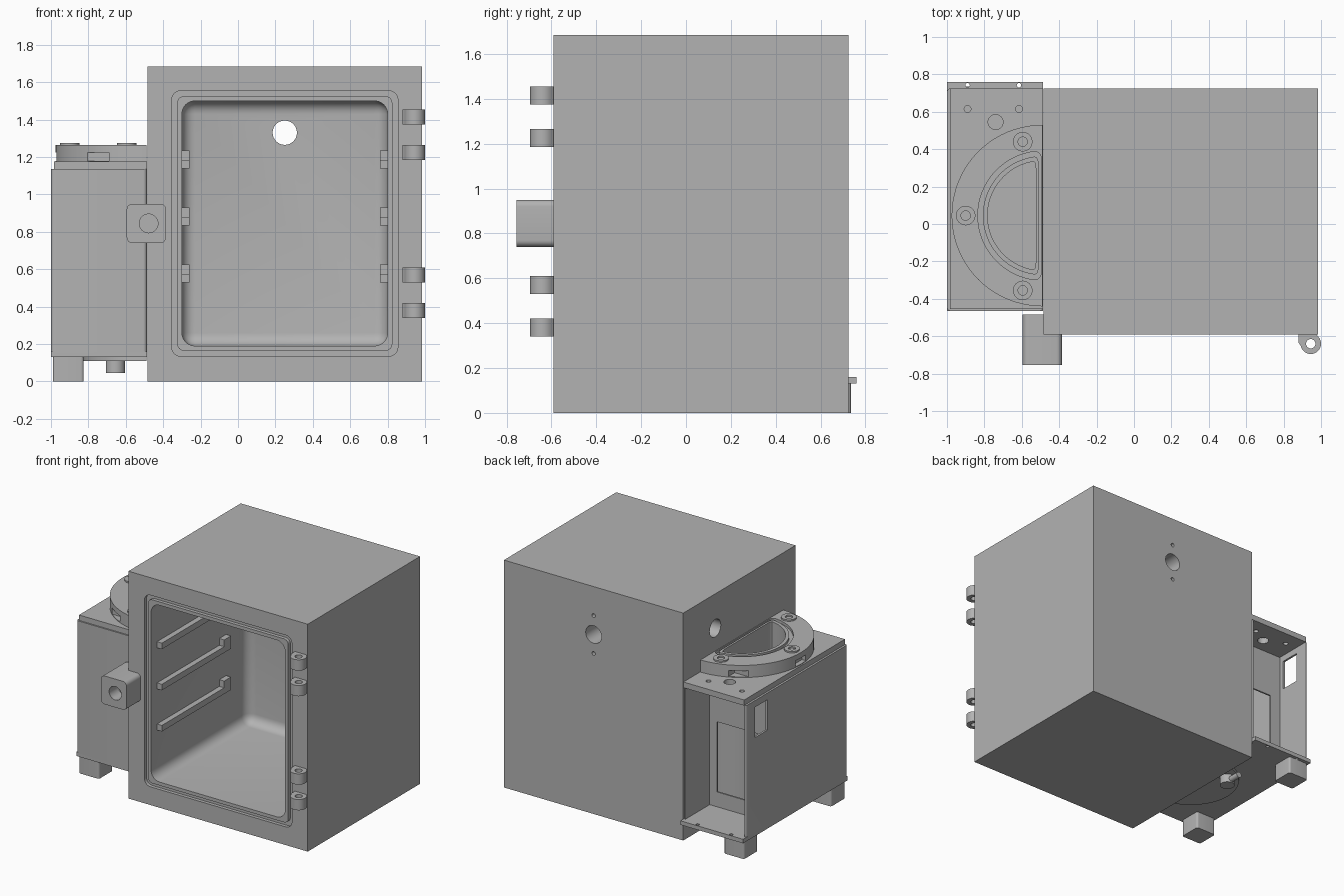
import bpy, bmesh
from math import sin, cos, radians

if "Cube" in bpy.data.objects:
    bpy.data.objects.remove(bpy.data.objects["Cube"])

grey = bpy.data.materials.new("plain_grey")
grey.use_nodes = True
grey.diffuse_color = (0.45, 0.45, 0.45, 1)
grey.node_tree.nodes["Principled BSDF"].inputs["Base Color"].default_value = (0.45, 0.45, 0.45, 1)

PLACE = {"x": lambda a, b, h: (h, a, b),
         "y": lambda a, b, h: (a, h, b),
         "z": lambda a, b, h: (a, b, h)}


def prism(name, pts, lo, hi, axis="z", round=0, all_edges=False):
    """Extrude a 2D outline along an axis, with optional rounded edges."""
    bm = bmesh.new()
    low, high = [[bm.verts.new(PLACE[axis](a, b, h)) for a, b in pts] for h in (lo, hi)]
    bm.faces.new(low)
    bm.faces.new(high)
    n = len(pts)
    for i in range(n):
        j = (i + 1) % n
        bm.faces.new((low[i], low[j], high[j], high[i]))
    bmesh.ops.recalc_face_normals(bm, faces=bm.faces)
    if round:
        k = "xyz".index(axis)
        edges = [e for e in bm.edges
                 if all_edges or abs(e.verts[0].co[k] - e.verts[1].co[k]) > 1e-4]
        bmesh.ops.bevel(bm, geom=edges, offset=round, segments=6, profile=0.5, affect="EDGES")
    mesh = bpy.data.meshes.new(name)
    bm.to_mesh(mesh)
    bm.free()
    mesh.materials.append(grey)
    obj = bpy.data.objects.new(name, mesh)
    bpy.context.collection.objects.link(obj)
    return obj


def rect(a0, a1, b0, b1):
    return [(a0, b0), (a1, b0), (a1, b1), (a0, b1)]


def box(name, x, y, z, **kw):
    return prism(name, rect(*x, *y), *z, **kw)


def arc(cx, cy, r, start, end, n):
    angles = [radians(start + (end - start) * i / n) for i in range(n + 1)]
    return [(cx + r * cos(t), cy + r * sin(t)) for t in angles]


def cyl(name, a, b, r, lo, hi, axis="z"):
    return prism(name, arc(a, b, r, 0, 360, 32)[:-1], lo, hi, axis)


def half_disc(r, flat, soft=0):
    """Half-round outline with its flat side towards the cabinet."""
    pts = arc(-0.49, MID, r, 90 + soft, 270 - soft, 40)
    if soft:
        sx, sy = pts[-1]
        ends = [(sx, sy), (flat, MID - r), (flat, MID - r + 0.05)]
        corner = []
        for i in range(1, 7):
            t = i / 6
            corner.append(tuple((1 - t) ** 2 * p + 2 * t * (1 - t) * q + t * t * s
                                for p, q, s in zip(*ends)))
        pts += corner + [(x, 2 * MID - y) for x, y in reversed(corner)]
    return pts


def cut(obj, *cutters):
    for c in cutters:
        mod = obj.modifiers.new("cut", "BOOLEAN")
        mod.operation, mod.solver, mod.object = "DIFFERENCE", "EXACT", c
        with bpy.context.temp_override(object=obj, active_object=obj):
            bpy.ops.object.modifier_apply(modifier=mod.name)
        bpy.data.objects.remove(c)
    return obj


MID = 0.045      # centre of the half-round chamber in y

# Cabinet with cavity, seal groove and ports
cabinet = box("cabinet", (-0.485, 0.985), (-0.59, 0.725), (0, 1.685))
groove = cut(prism("groove", rect(-0.355, 0.855, 0.135, 1.555), -0.7, -0.565, "y", round=0.05),
             prism("core", rect(-0.325, 0.825, 0.165, 1.525), -0.8, -0.5, "y", round=0.035))
cut(cabinet,
    prism("cavity", rect(-0.3, 0.8, 0.19, 1.5), -0.8, 0.54, "y", round=0.07, all_edges=True),
    groove,
    cyl("back_port", 0.25, 1.33, 0.065, 0.4, 0.9, "y"),
    cyl("upper_screw_hole", 0.25, 1.47, 0.014, 0.66, 0.9, "y"),
    cyl("lower_screw_hole", 0.25, 1.19, 0.014, 0.66, 0.9, "y"),
    cyl("side_port", 0.35, 1.43, 0.065, -0.7, -0.2, "x"))

# Shelf rails with rear stops, on both walls
for z in (1.14, 0.835, 0.53):
    for side, x in (("right", (-0.305, -0.26)), ("left", (0.76, 0.805))):
        box(side + "_shelf_rail", x, (-0.52, 0.29), (z, z + 0.045))
        box(side + "_shelf_stop", x, (0.21, 0.29), (z + 0.04, z + 0.095))

# Hinge knuckles
knuckle = [(0.97, -0.585), (0.88, -0.585), (0.88, -0.635)] + arc(0.945, -0.64, 0.055, 190, 400, 20)
for z in (1.375, 1.185, 0.53, 0.34):
    cut(prism("hinge_knuckle", knuckle, z, z + 0.08),
        cyl("pin_hole", 0.945, -0.64, 0.025, z - 0.1, z + 0.2))

# Latch block
latch = prism("latch_block", rect(-0.595, -0.385, 0.74, 0.95), -0.755, -0.485, "y", round=0.03)
cut(latch, cyl("latch_bore", -0.478, 0.845, 0.05, -0.9, -0.65, "y"))

# Side housing, open at the back
housing = box("side_housing", (-1, -0.487), (-0.465, 0.725), (0.155, 1.135), round=0.02)
cut(housing,
    box("inside", (-0.985, -0.5), (-0.45, 1), (0, 1.3)),
    box("side_window", (-1.1, -0.9), (0.475, 0.62), (0.86, 1.085)))
cut(box("housing_partition", (-0.99, -0.495), (0.425, 0.437), (0.155, 1.135)),
    box("opening", (-0.9, -0.56), (0.3, 0.6), (0.27, 0.79)))

# Housing top and bottom plates
top = box("housing_top", (-0.985, -0.487), (-0.455, 0.725), (1.133, 1.175))
cut(top, prism("chamber_clearance", half_disc(0.33, -0.495, 8), 1, 1.3),
    *[cyl("plate_hole", x, y, r, 1, 1.3)
      for x, y, r in ((-0.89, 0.615, 0.018), (-0.615, 0.615, 0.018), (-0.74, 0.545, 0.04))])
bottom = box("housing_bottom", (-1, -0.487), (-0.465, 0.76), (0.13, 0.16))
cut(bottom, *[cyl("lip_hole", x, 0.742, 0.012, 0, 0.3) for x in (-0.89, -0.615)])

# Half-round chamber and its flange
cut(prism("chamber", half_disc(0.34, -0.49), 0.11, 1.18),
    prism("pocket", half_disc(0.293, -0.525, 10), 0.175, 1.4))
flange = prism("chamber_flange", half_disc(0.485, -0.49), 1.175, 1.265)
seal = cut(prism("seal_groove", half_disc(0.345, -0.495, 8), 1.245, 1.4),
           prism("seal_core", half_disc(0.318, -0.51, 8), 1.2, 1.5))
cut(flange, prism("flange_mouth", half_disc(0.293, -0.525, 10), 1, 1.4), seal,
    box("front_notch", (-0.81, -0.69), (MID - 0.6, MID - 0.37), (1.18, 1.225)),
    box("back_notch", (-0.81, -0.69), (MID + 0.37, MID + 0.6), (1.18, 1.225)),
    box("side_notch", (-1.1, -0.94), (MID - 0.06, MID + 0.06), (1.18, 1.225)))

# Flange bolts with sockets
for x, y in ((-0.595, 0.44), (-0.9, MID), (-0.595, -0.355)):
    cut(cyl("flange_bolt", x, y, 0.052, 1.25, 1.276),
        cyl("socket", x, y, 0.025, 1.262, 1.4))

# Drain under the chamber
cyl("drain_ring", -0.655, 0.25, 0.05, 0.17, 0.182)
cyl("drain_body", -0.655, 0.25, 0.052, 0.045, 0.12)
cyl("drain_spout", -0.655, 0.075, 0.022, 0.25, 0.38, "y")

# Feet
for name, y in (("front_foot", -0.45), ("back_foot", 0.57)):
    box(name, (-0.99, -0.825), (y, y + 0.165), (0, 0.135), round=0.015)

# Smooth the curved surfaces, keep edges crisp
bpy.ops.object.select_all(action="DESELECT")
for obj in bpy.context.collection.objects:
    if obj.type == "MESH":
        obj.select_set(True)
        bpy.context.view_layer.objects.active = obj
bpy.ops.object.shade_smooth_by_angle(angle=radians(30))
